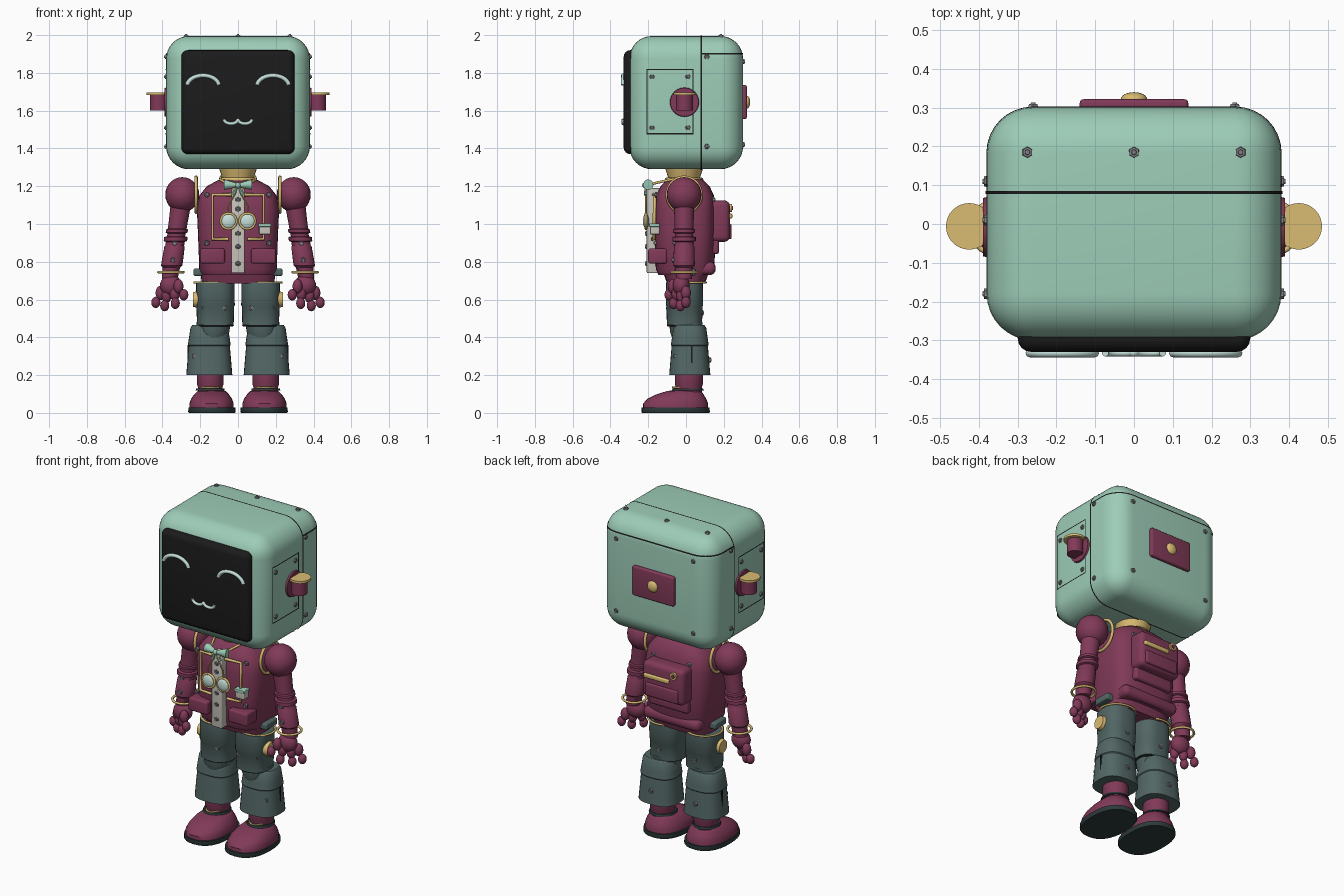
import bpy, bmesh
from math import sin, cos, pi, radians, copysign
from mathutils import Vector, Matrix

if "Cube" in bpy.data.objects:
    bpy.data.objects.remove(bpy.data.objects["Cube"])


def material(name, r, g, b):
    m = bpy.data.materials.new(name)
    m.use_nodes = True
    m.diffuse_color = (r, g, b, 1)
    m.node_tree.nodes["Principled BSDF"].inputs["Base Color"].default_value = (r, g, b, 1)
    return m


MINT = material("mint", .34, .61, .48)
MAROON = material("maroon", .22, .042, .098)
GOLD = material("gold", .70, .50, .17)
SLATE = material("slate green", .085, .135, .13)
SOLE = material("dark slate", .026, .042, .042)
BLACK = material("black", .011, .011, .011)
PALE = material("pale mint", .56, .74, .70)
CREAM = material("cream", .58, .56, .50)
STEEL = material("steel", .23, .23, .25)


def finish(name, bm, mat, pair=False, angle=40):
    bmesh.ops.recalc_face_normals(bm, faces=bm.faces)
    me = bpy.data.meshes.new(name)
    bm.to_mesh(me)
    bm.free()
    me.materials.append(mat)
    for p in me.polygons:
        p.use_smooth = True
    me.set_sharp_from_angle(angle=radians(angle))
    ob = bpy.data.objects.new(name, me)
    bpy.context.scene.collection.objects.link(ob)
    if pair:
        ob.modifiers.new("Mirror", 'MIRROR').use_mirror_merge = False
    return ob


def box_mesh(lo, hi, r, seg):
    bm = bmesh.new()
    bmesh.ops.create_cube(bm, size=1)
    lo, hi = Vector(lo), Vector(hi)
    for v in bm.verts:
        v.co = (lo + hi) / 2 + v.co * (hi - lo)
    if r:
        bmesh.ops.bevel(bm, geom=bm.edges[:], offset=r, segments=seg, profile=.5, affect='EDGES')
    return bm


def box(name, lo, hi, mat, r=0, pair=False, seg=4):
    return finish(name, box_mesh(lo, hi, r, seg), mat, pair)


def head_strip(name, lo, hi, pair=False):
    """Seam line: a thin skin over the head, clipped to a slab."""
    bm = box_mesh((-.383, -.303, 1.287), (.383, .305, 1.998), .122, 8)
    for axis in range(3):
        for limit, sign in ((lo[axis], -1), (hi[axis], 1)):
            co, no = Vector(), Vector()
            co[axis], no[axis] = limit, sign
            bmesh.ops.bisect_plane(bm, geom=bm.verts[:] + bm.edges[:] + bm.faces[:],
                                   plane_co=co, plane_no=no, clear_outer=True)
    return finish(name, bm, BLACK, pair)


def loft(name, sections, mat, pair=False, power=2, n=32):
    """Stack of rounded sections: centre x, centre y, z, half width, half depth."""
    bm = bmesh.new()
    rings = []
    for cx, cy, z, rx, ry in sections:
        ring = []
        for i in range(n):
            c, s = cos(2 * pi * i / n), sin(2 * pi * i / n)
            ring.append(bm.verts.new((cx + rx * copysign(abs(c) ** (2 / power), c),
                                      cy + ry * copysign(abs(s) ** (2 / power), s), z)))
        rings.append(ring)
    for a, b in zip(rings, rings[1:]):
        for i in range(n):
            bm.faces.new((a[i], a[(i + 1) % n], b[(i + 1) % n], b[i]))
    bm.faces.new(rings[0])
    bm.faces.new(rings[-1])
    return finish(name, bm, mat, pair)


def add_rod(bm, a, b, r1, r2, sides):
    a, b = Vector(a), Vector(b)
    q = Vector((0, 0, 1)).rotation_difference(b - a)
    bmesh.ops.create_cone(bm, cap_ends=True, segments=sides, radius1=r1, radius2=r2,
                          depth=(b - a).length,
                          matrix=Matrix.Translation((a + b) / 2) @ q.to_matrix().to_4x4())


def rod(name, a, b, r1, r2, mat, pair=False, sides=24):
    bm = bmesh.new()
    add_rod(bm, a, b, r1, r2, sides)
    return finish(name, bm, mat, pair)


def ball(name, c, r, mat, pair=False):
    bm = bmesh.new()
    bmesh.ops.create_uvsphere(bm, u_segments=24, v_segments=14, radius=1,
                              matrix=Matrix.Translation(c) @ Matrix.Diagonal((*r, 1)))
    return finish(name, bm, mat, pair)


def tube(name, points, r, mat, pair=False, cyclic=False):
    cu = bpy.data.curves.new(name, 'CURVE')
    cu.dimensions, cu.bevel_depth, cu.bevel_resolution, cu.use_fill_caps = '3D', r, 2, True
    sp = cu.splines.new('POLY')
    sp.points.add(len(points) - 1)
    for p, co in zip(sp.points, points):
        p.co = (*co, 1)
    sp.use_cyclic_u, sp.use_smooth = cyclic, True
    cu.materials.append(mat)
    ob = bpy.data.objects.new(name, cu)
    bpy.context.scene.collection.objects.link(ob)
    if pair:
        ob.modifiers.new("Mirror", 'MIRROR').use_mirror_merge = False
    return ob


def arc(c, u, v, a0=0, a1=360, n=28):
    c, u, v = Vector(c), Vector(u), Vector(v)
    return [c + u * cos(radians(a0 + (a1 - a0) * i / n)) + v * sin(radians(a0 + (a1 - a0) * i / n))
            for i in range(n + 1)]


# Head shell, seams and side panels
box("head", (-.38, -.30, 1.29), (.38, .302, 1.995), MINT, .12, seg=8)
head_strip("head_ring_seam", (-1, .077, 1), (1, .085, 3))
head_strip("head_back_seam", (-1, .08, 1.897), (1, 1, 1.905))
for i, (y0, y1, z0, z1) in enumerate(((-.21, .04, 1.475, 1.481), (-.21, .04, 1.814, 1.82),
                                      (-.21, -.204, 1.475, 1.82), (.034, .04, 1.475, 1.82))):
    head_strip(f"side_panel_line_{i}", (.3, y0, z0), (1, y1, z1), True)

# Face
box("screen", (-.30, -.33, 1.37), (.30, -.24, 1.92), BLACK, .035)
tube("eyes", arc((.185, -.333, 1.728), (.085, 0, 0), (0, 0, .058), 8, 172), .011, PALE, True)
tube("mouth", arc((-.037, -.333, 1.555), (.037, 0, 0), (0, 0, .024), 180, 350, 12)
     + arc((.037, -.333, 1.555), (.037, 0, 0), (0, 0, .024), 190, 360, 12), .009, PALE)

# Ears and rear plate
rod("ear_base", (.37, -.008, 1.645), (.39, -.008, 1.645), .08, .075, MAROON, True)
rod("ear_post", (.42, -.008, 1.60), (.42, -.008, 1.69), .045, .045, MAROON, True)
rod("ear_cap", (.425, -.006, 1.683), (.425, -.006, 1.697), .06, .06, GOLD, True, 32)
box("rear_plate", (-.14, .29, 1.555), (.14, .322, 1.735), MAROON, .01)
ball("rear_knob", (0, .322, 1.645), (.034, .018, .034), GOLD)

# Neck and torso
rod("neck", (0, -.01, 1.20), (0, -.01, 1.31), .07, .105, GOLD, sides=32)
tube("collar", arc((0, -.01, 1.235), (.09, 0, 0), (0, .09, 0)), .012, GOLD, cyclic=True)
loft("torso", [(0, -.005, z, rx, ry) for z, rx, ry in
               ((.73, .19, .14), (.76, .205, .155), (.95, .212, .162), (1.08, .218, .163),
                (1.15, .205, .153), (1.2, .165, .13), (1.23, .11, .1), (1.24, .08, .08))],
     MAROON, power=3.4, n=48)
loft("hips", [(0, 0, .685, .19, .10), (0, 0, .74, .2, .12)], MAROON, power=3)
box("back_hem", (-.19, .02, .73), (.19, .157, .80), MAROON, .03)
box("front_pockets", (.07, -.20, .79), (.20, -.10, .87), MAROON, .012, True)
box("waistband_tabs", (.16, -.06, .725), (.235, .05, .765), SLATE, .01, True)

# Chest dressing
box("placket", (-.035, -.208, .74), (.035, -.13, 1.19), CREAM, .006)
tube("chest_frames", [(.03, -.172, 1.155), (.135, -.165, 1.155), (.135, -.170, .92), (.05, -.178, .92)],
     .009, GOLD, True)
tube("lapels", [(.015, -.215, 1.18), (.06, -.17, 1.215), (.095, -.08, 1.235), (.09, 0, 1.25)], .007, GOLD, True)
rod("bow_loops", (.004, -.215, 1.205), (.068, -.20, 1.208), .01, .028, MINT, True, 12)
ball("bow_knot", (0, -.218, 1.205), (.014, .014, .016), MINT)
rod("bow_tails", (.004, -.214, 1.2), (.025, -.212, 1.155), .005, .011, MINT, True, 8)
tube("glasses_cord", [(.01, -.214, 1.17), (.05, -.214, 1.10), (.055, -.214, 1.06)], .004, GOLD, True)
ball("lenses", (.05, -.212, 1.015), (.039, .016, .039), PALE, True)
tube("lens_rims", arc((.05, -.212, 1.015), (.041, 0, 0), (0, 0, .041)), .007, GOLD, True, True)
box("chest_gauge", (.112, -.19, .945), (.172, -.14, 1.0), CREAM, .006)
box("gauge_lid", (.108, -.195, .985), (.176, -.14, 1.003), MINT, .004)

# Backpack
box("backpack", (-.14, .12, .905), (.14, .232, 1.125), MAROON, .03)
box("backpack_lower_flap", (-.13, .12, .84), (.13, .175, .92), MAROON, .015)
box("backpack_pocket", (-.11, .2, .92), (.11, .242, 1.0), MAROON, .01)
box("backpack_bar", (-.05, .22, 1.03), (.12, .245, 1.055), GOLD, .006)
rod("backpack_dial", (-.08, .22, 1.085), (-.08, .243, 1.085), .022, .022, GOLD)
rod("dial_centre", (-.08, .22, 1.085), (-.08, .248, 1.085), .013, .011, MAROON)

# Arms
ball("shoulders", (.295, -.01, 1.155), (.09, .092, .093), MAROON, True)
tube("shoulder_rings", arc((.222, -.01, 1.155), (0, .09, 0), (0, 0, .093)), .009, GOLD, True, True)
loft("arms", [(.30 + (1.12 - z) * .15, -.01, z, r, r) for z, r in
              ((1.12, .055), (1.0, .05), (.975, .05), (.97, .058), (.955, .058), (.95, .048), (.935, .048),
               (.93, .062), (.91, .062), (.905, .05), (.885, .05), (.88, .054), (.78, .057), (.77, .046),
               (.71, .042))], MAROON, True, n=24)
tube("bracelets", arc((.355, -.01, .745), (.066, 0, 0), (0, .068, 0)), .007, GOLD, True, True)

# Hands
ball("palms", (.355, -.025, .675), (.058, .045, .055), MAROON, True)
for finger, base, tip in (("thumbs", (.315, -.07, .67), (.287, -.09, .625)),
                          ("index_fingers", (.335, -.05, .63), (.332, -.065, .58)),
                          ("middle_fingers", (.378, -.025, .62), (.388, -.03, .568)),
                          ("little_fingers", (.41, .0, .635), (.435, .0, .585))):
    ball(finger + "_base", base, (.026, .026, .038), MAROON, True)
    ball(finger + "_tip", tip, (.024, .024, .03), MAROON, True)

# Legs
tube("hip_bands", arc((.125, .005, .69), (.106, 0, 0), (0, .1, 0)), .006, GOLD, True, True)
loft("thighs", [(.12, -.008, z, r, r - .004) for z, r in
                ((.465, .097), (.565, .1), (.57, .103), (.69, .101))], SLATE, True, 2.6)
tube("thigh_hems", arc((.12, -.008, .463), (.093, 0, 0), (0, .089, 0)), .005, BLACK, True, True)
loft("knees", [(.13, 0, .40, .07, .075), (.13, 0, .43, .085, .085), (.13, 0, .48, .09, .088)], SLATE, True)
loft("shins", [(.152, .02, z, r, r - .013) for z, r in
               ((.20, .122), (.355, .109), (.36, .113), (.395, .108), (.45, .1), (.465, .09))], SLATE, True, 2.6)
box("shin_seams", (.245, .026, .21), (.268, .034, .36), BLACK, 0, True)
rod("hip_discs", (.21, -.02, .60), (.238, -.02, .60), .046, .038, GOLD, True)

# Feet
loft("ankles", [(.147, .015, z, r, r + .004) for z, r in ((.09, .066), (.14, .066), (.15, .07), (.21, .07))],
     MAROON, True)
loft("ankle_straps", [(.147, .01, .118, .078, .085), (.147, .01, .13, .074, .08)], SOLE, True)
tube("strap_trim", arc((.147, .01, .135), (.05, 0, 0), (0, -.08, 0), 30, 150, 10), .005, GOLD, True)
loft("shoes", [(.14, y, z, rx, ry) for y, z, rx, ry in
               ((-.055, .02, .117, .173), (-.055, .05, .117, .172), (-.048, .075, .108, .155),
                (-.032, .098, .092, .125), (-.01, .115, .075, .092), (.005, .122, .05, .06))],
     MAROON, True, 2.3)
loft("soles", [(.138, -.055, 0, .122, .178), (.138, -.055, .006, .126, .181), (.138, -.055, .028, .124, .18)],
     SOLE, True, 2.4)

# Hex bolts: position and outward direction
X, FRONT, BACK, UP = (1, 0, 0), (0, -1, 0), (0, 1, 0), (0, 0, 1)
bolts = [((.38, y, z), X) for y in (-.18, .01) for z in (1.51, 1.78)]
bolts += [((.38, .11, z), X) for z in (1.41, 1.885)]
bolts += [((.26, .302, z), BACK) for z in (1.42, 1.86)] + [((.275, .185, 1.994), UP)]
bolts += [((.165, -.158, 1.155), FRONT), ((.165, -.16, .90), FRONT), ((.18, -.08, .555), FRONT),
          ((.07, -.095, .555), FRONT), ((.23, -.055, .30), FRONT), ((.12, .085, .53), BACK),
          ((.15, .125, .28), BACK), ((.335, -.06, .90), FRONT), ((.345, -.066, .81), FRONT),
          ((.12, .145, 1.13), BACK)]
for label, spots, pair in (("bolts", bolts, True), ("top_bolt", [((0, .185, 1.994), UP)], False),
                           ("placket_buttons", [((0, -.207, z), FRONT) for z in (.79, .88, .95, 1.08, 1.13)], False)):
    bm = bmesh.new()
    for p, n in spots:
        p, n = Vector(p), Vector(n)
        add_rod(bm, p - n * .004, p + n * .007, .015, .013, 6)
        add_rod(bm, p, p + n * .011, .009, .006, 10)
    finish(label, bm, STEEL, pair, 25)
